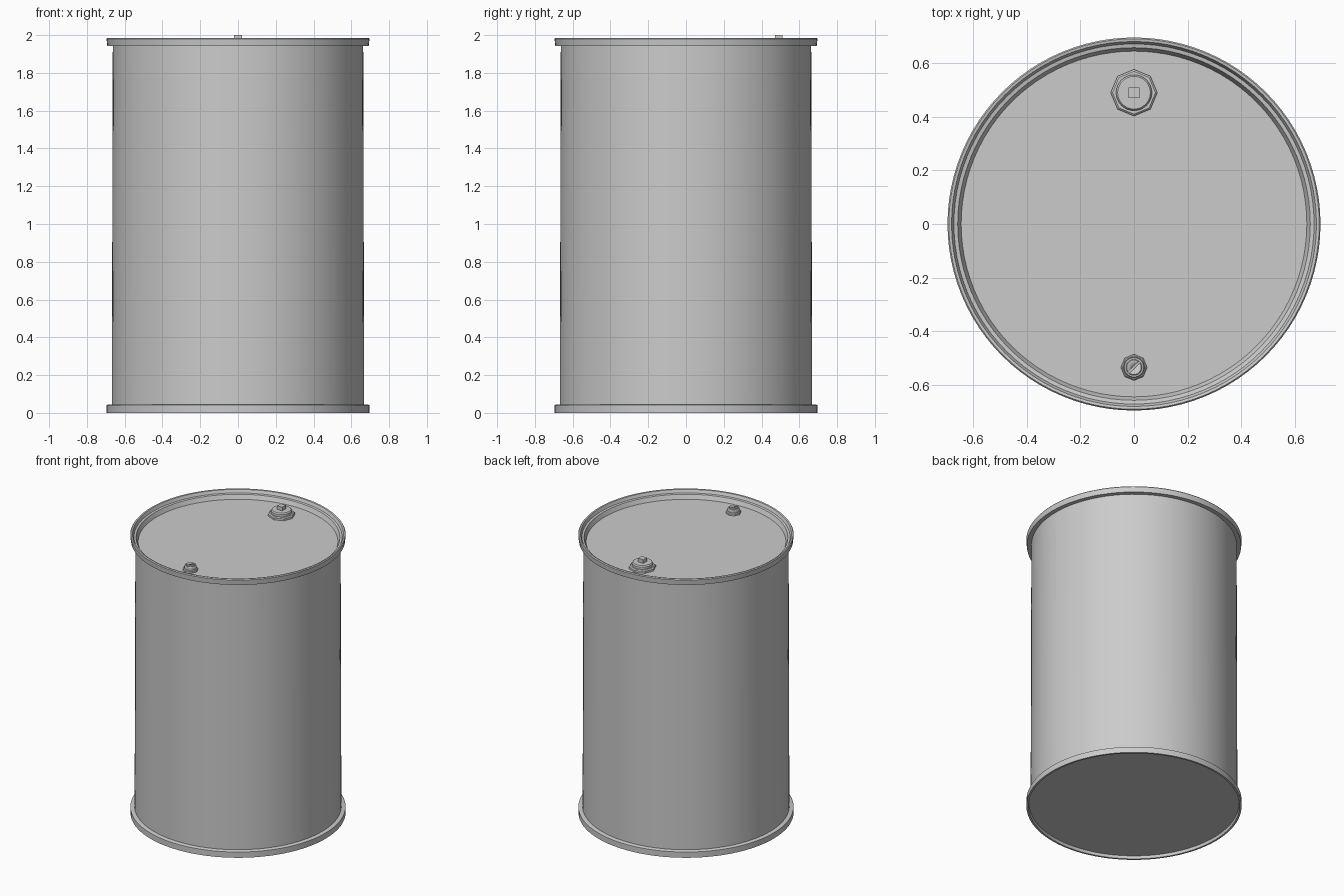
import bpy, bmesh, math
from mathutils import Matrix

if "Cube" in bpy.data.objects:
    bpy.data.objects.remove(bpy.data.objects["Cube"])

LID_Z = 1.93


def finish(bm, name, loc, angle=30):
    bmesh.ops.remove_doubles(bm, verts=bm.verts, dist=1e-5)
    bmesh.ops.recalc_face_normals(bm, faces=bm.faces)
    mesh = bpy.data.meshes.new(name)
    bm.to_mesh(mesh)
    bm.free()
    obj = bpy.data.objects.new(name, mesh)
    bpy.context.collection.objects.link(obj)
    obj.location = loc
    bpy.ops.object.select_all(action='DESELECT')
    obj.select_set(True)
    bpy.context.view_layer.objects.active = obj
    bpy.ops.object.shade_smooth_by_angle(angle=math.radians(angle))
    return obj


def lathe(name, profile, sides, loc=(0, 0, 0), closed=False):
    """Spin an (r, z) profile around the z axis."""
    bm = bmesh.new()
    vs = [bm.verts.new((r, 0, z)) for r, z in profile]
    pairs = list(zip(vs, vs[1:])) + ([(vs[-1], vs[0])] if closed else [])
    es = [bm.edges.new(p) for p in pairs]
    bmesh.ops.spin(bm, geom=vs + es, cent=(0, 0, 0), axis=(0, 0, 1),
                   angle=math.tau, steps=sides, use_merge=True)
    return finish(bm, name, loc)


def box(name, size, loc, turn=0):
    bm = bmesh.new()
    bmesh.ops.create_cube(bm, size=1, matrix=Matrix.Rotation(turn, 4, 'Z') @ Matrix.Diagonal((*size, 1)))
    return finish(bm, name, loc)


# Drum shell: recessed base, bottom chime, slightly tapered wall, top chime, sunken lid
lathe("drum_shell", [
    (0, 0.02), (0.678, 0.02), (0.682, 0.0), (0.695, 0.0), (0.695, 0.041), (0.688, 0.045),
    (0.668, 0.045), (0.663, 1.943), (0.692, 1.943), (0.696, 1.98), (0.691, 1.986), (0.681, 1.984),
    (0.672, 1.963), (0.658, 1.96), (0.645, LID_Z), (0, LID_Z)], 96)

# Large bung: octagonal flange, round cap, square drive
big = (0, 0.49, LID_Z)
lathe("large_bung_flange", [(0, -0.005), (0.087, -0.005), (0.087, 0.014), (0.08, 0.02), (0, 0.02)], 8, big)
lathe("large_bung_cap", [(0, 0.015), (0.067, 0.015), (0.067, 0.036), (0.061, 0.044), (0, 0.044)], 32, big)
box("large_bung_drive", (0.04, 0.04, 0.04), (0, 0.49, 1.98))

# Small bung: octagonal flange, collar, slotted plug
small = (0, -0.535, LID_Z)
lathe("small_bung_flange", [(0, -0.005), (0.049, -0.005), (0.049, 0.012), (0.044, 0.017), (0, 0.017)], 8, small)
lathe("small_bung_collar", [(0.03, 0.01), (0.039, 0.01), (0.039, 0.033), (0.036, 0.038), (0.03, 0.038)],
      32, small, closed=True)
plug = lathe("small_bung_plug", [(0, 0.01), (0.0295, 0.01), (0.0295, 0.042), (0.027, 0.045), (0, 0.045)], 32, small)
cutter = box("slot_cutter", (0.1, 0.008, 0.03), (0, -0.535, LID_Z + 0.048), math.radians(45))
cutter.hide_render = True
cut = plug.modifiers.new("slot", 'BOOLEAN')
cut.operation, cut.object, cut.solver = 'DIFFERENCE', cutter, 'EXACT'
bpy.context.view_layer.objects.active = plug
bpy.ops.object.modifier_move_to_index(modifier="slot", index=0)
bpy.ops.object.modifier_apply(modifier="slot")
bpy.data.objects.remove(cutter)
